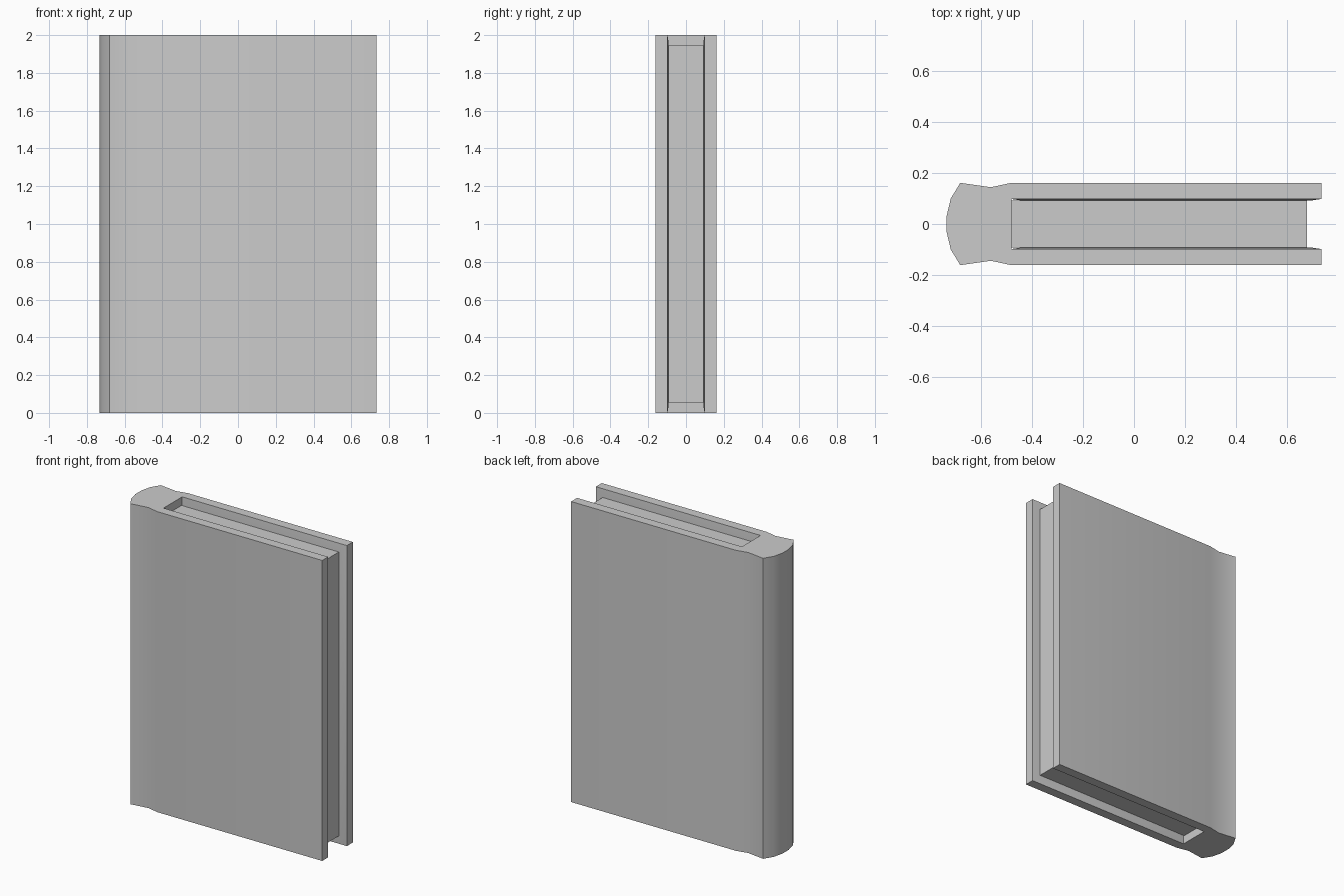
import bpy, bmesh, math

if "Cube" in bpy.data.objects:
    bpy.data.objects.remove(bpy.data.objects["Cube"])

H = 2.0          # book height
INSET = 0.055    # how far the pages sit back from the cover edges
RIM, PAGE = 0.098, 0.092   # half thickness of the recess at its rim and at the pages


def finish(bm, name):
    bmesh.ops.recalc_face_normals(bm, faces=bm.faces[:])
    me = bpy.data.meshes.new(name)
    bm.to_mesh(me)
    bm.free()
    ob = bpy.data.objects.new(name, me)
    bpy.context.collection.objects.link(ob)
    return ob


# Cover: half profile from spine to fore edge and back inside, mirrored in y
half = [(-0.733, 0.033), (-0.717, 0.1), (-0.68, 0.161), (-0.56, 0.144),
        (-0.48, 0.161), (0.733, 0.161), (0.733, RIM), (-0.48, RIM)]
profile = half + [(x, -y) for x, y in reversed(half)]
bm = bmesh.new()
base = bm.faces.new([bm.verts.new((x, y, 0)) for x, y in profile])
ext = bmesh.ops.extrude_face_region(bm, geom=[base], use_keep_orig=True)
bmesh.ops.translate(bm, vec=(0, 0, H),
                    verts=[g for g in ext["geom"] if isinstance(g, bmesh.types.BMVert)])
bmesh.ops.recalc_face_normals(bm, faces=bm.faces[:])

# Inner board faces slope gently in towards the pages
inner = [f for f in bm.faces if all(abs(abs(v.co.y) - RIM) < 1e-4 for v in f.verts)
         and abs(f.normal.y) > 0.9]
bmesh.ops.inset_individual(bm, faces=inner, thickness=INSET)
for f in inner:
    for v in f.verts:
        v.co.y = math.copysign(PAGE, v.co.y)
cover = finish(bm, "cover")
bpy.context.view_layer.objects.active = cover
cover.select_set(True)
bpy.ops.object.shade_smooth_by_angle(angle=math.radians(30))

# Page block
x0, x1 = -0.48, 0.733 - INSET
bm = bmesh.new()
bmesh.ops.create_cube(bm, size=1)
bmesh.ops.scale(bm, vec=(x1 - x0, 2 * PAGE + 0.001, H - 2 * INSET), verts=bm.verts[:])
bmesh.ops.translate(bm, vec=((x0 + x1) / 2, 0, H / 2), verts=bm.verts[:])
finish(bm, "pages")
